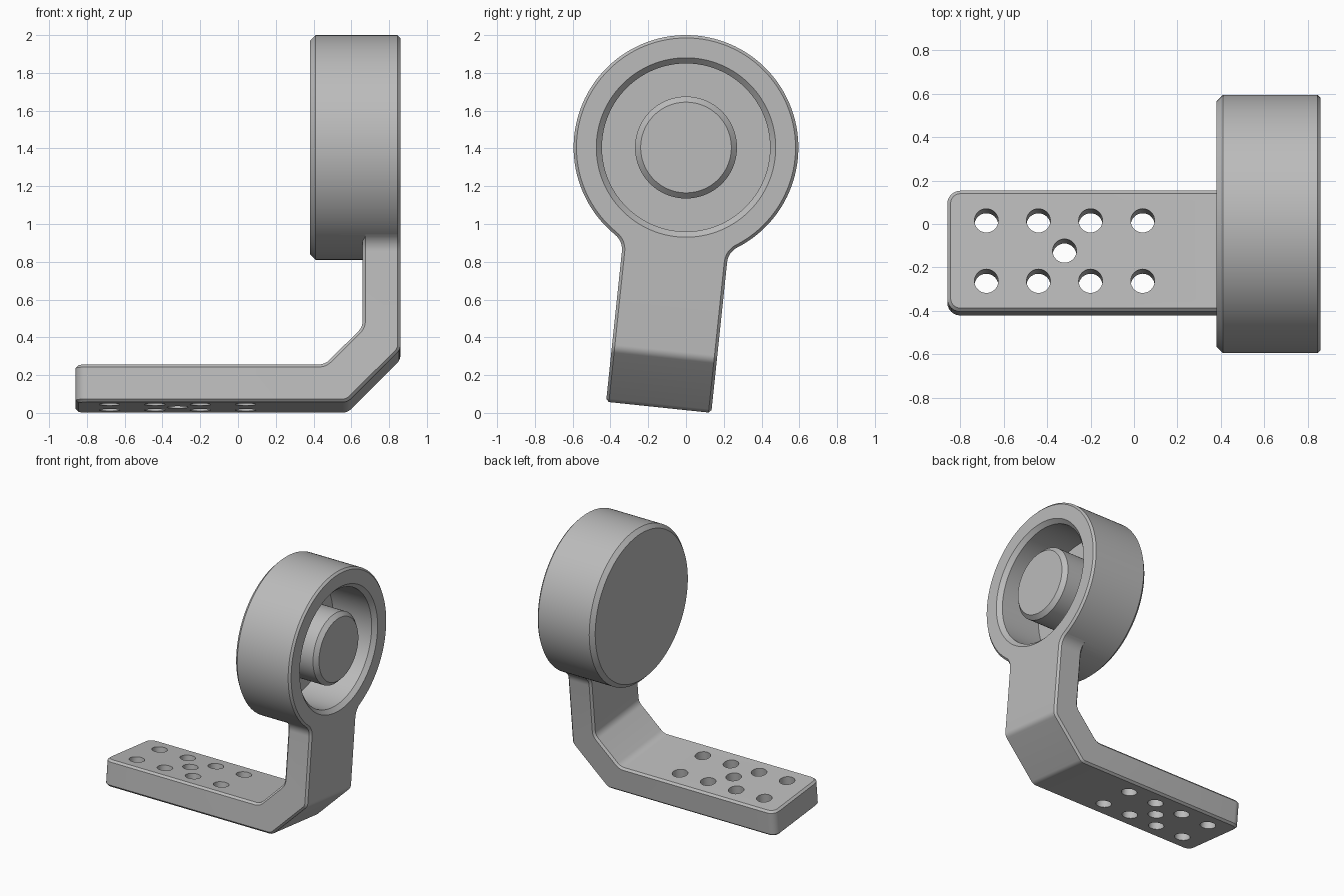
import bpy, bmesh, math
from mathutils import Vector, Matrix

if "Cube" in bpy.data.objects:
    bpy.data.objects.remove(bpy.data.objects["Cube"])

# Everything is modelled around the head axis, then tilted and lifted into place.
TILT, CENTRE_Z = math.radians(-6), 1.405
HALF_W, FLOOR = 0.28, -1.383

grey = bpy.data.materials.new("plain grey")
grey.diffuse_color = (0.5, 0.5, 0.5, 1)
grey.use_nodes = True
grey.node_tree.nodes["Principled BSDF"].inputs["Base Color"].default_value = grey.diffuse_color


def make(name, bm):
    bmesh.ops.recalc_face_normals(bm, faces=bm.faces)
    me = bpy.data.meshes.new(name)
    bm.to_mesh(me)
    bm.free()
    me.materials.append(grey)
    ob = bpy.data.objects.new(name, me)
    bpy.context.collection.objects.link(ob)
    return ob


def prism(name, points, offset):
    """Extrude a closed 3D outline by a vector."""
    bm = bmesh.new()
    face = bm.faces.new([bm.verts.new(p) for p in points])
    ext = bmesh.ops.extrude_face_region(bm, geom=[face], use_keep_orig=True)
    bmesh.ops.translate(bm, vec=offset,
                        verts=[v for v in ext["geom"] if isinstance(v, bmesh.types.BMVert)])
    return make(name, bm)


def apply_modifier(ob, kind, **settings):
    mod = ob.modifiers.new(kind, kind)
    for key, value in settings.items():
        setattr(mod, key, value)
    bpy.context.view_layer.objects.active = ob
    bpy.ops.object.modifier_apply(modifier=mod.name)


def boolean(ob, other, operation):
    apply_modifier(ob, "BOOLEAN", object=other, operation=operation, solver="EXACT")
    bpy.data.objects.remove(other)


def soften(points, radius, steps=6):
    """Round the corners of a 2D polygon that have a non-zero radius."""
    out = []
    for i, p in enumerate(points):
        p, r = Vector(p), radius[i]
        if not r:
            out.append(p)
            continue
        a, b = Vector(points[i - 1]) - p, Vector(points[(i + 1) % len(points)]) - p
        cut = r / math.tan(a.angle(b) / 2)
        s, e = p + a.normalized() * cut, p + b.normalized() * cut
        c = p + (a.normalized() + b.normalized()).normalized() * math.hypot(r, cut)
        for k in range(steps + 1):
            d = (s - c).lerp(e - c, k / steps)
            out.append(c + d.normalized() * r)
    return out


# Drum head: lathed profile of (x, radius) with ring groove and centre boss
profile = [(0.38, 0), (0.38, 0.565), (0.41, 0.595), (0.845, 0.595), (0.86, 0.58),
           (0.86, 0.475), (0.83, 0.445), (0.50, 0.445), (0.50, 0.27),
           (0.83, 0.27), (0.86, 0.24), (0.86, 0)]
bm = bmesh.new()
vs = [bm.verts.new((x, 0, r)) for x, r in profile]
es = [bm.edges.new(pair) for pair in zip(vs, vs[1:])]
bmesh.ops.spin(bm, geom=vs + es, cent=(0, 0, 0), axis=(1, 0, 0),
               angle=math.tau, steps=128, use_duplicate=False)
bmesh.ops.remove_doubles(bm, verts=bm.verts, dist=1e-4)
head = make("drum_head", bm)

# Arm side profile: bent strip in x-z
side = soften([(-0.86, FLOOR), (0.58, FLOOR), (0.86, FLOOR + 0.28), (0.86, -0.2),
               (0.66, -0.2), (0.66, FLOOR + 0.40), (0.46, FLOOR + 0.20), (-0.86, FLOOR + 0.20)],
              [0, 0.06, 0.06, 0, 0, 0.08, 0.08, 0])
arm = prism("bent_arm", [(x, -0.7, z) for x, z in side], (0, 1.4, 0))

# Arm end outline: straight sides flaring into the drum through fillets
fr = 0.10
cy = HALF_W + fr
cz = -math.sqrt((0.595 + fr) ** 2 - cy ** 2)
end = math.atan2(-cz, -cy)
right = [(HALF_W, FLOOR - 0.1)]
for k in range(9):
    a = math.pi + (end - math.pi) * k / 8
    right.append((cy + fr * math.cos(a), cz + fr * math.sin(a)))
right.append((0.588 * math.sin(0.70), -0.588 * math.cos(0.70)))
for k in range(5):
    a = 0.70 * (1 - k / 5)
    right.append((0.53 * math.sin(a), -0.53 * math.cos(a)))
outline = right + [(0, -0.53)] + [(-y, z) for y, z in reversed(right)]
boolean(arm, prism("outline_cutter", [(-1, y, z) for y, z in outline], (2, 0, 0)), "INTERSECT")

# Round the two free corners of the foot, then chamfer all sharp edges
bm = bmesh.new()
bm.from_mesh(arm.data)
bmesh.ops.remove_doubles(bm, verts=bm.verts, dist=1e-4)
corners = [e for e in bm.edges
           if all(v.co.x < -0.855 for v in e.verts)
           and abs(e.verts[0].co.y - e.verts[1].co.y) < 1e-3]
bmesh.ops.bevel(bm, geom=corners, offset=0.06, segments=6, profile=0.5, affect="EDGES")
bm.to_mesh(arm.data)
bm.free()
apply_modifier(arm, "BEVEL", width=0.015, segments=1, limit_method="ANGLE",
               angle_limit=math.radians(35))

# Screw holes in the foot
bm = bmesh.new()
spots = [(x, y) for x in (-0.68, -0.44, -0.20, 0.04) for y in (-0.14, 0.14)] + [(-0.32, 0)]
for x, y in spots:
    bmesh.ops.create_cone(bm, cap_ends=True, segments=32, radius1=0.055, radius2=0.055,
                          depth=0.6, matrix=Matrix.Translation((x, y, FLOOR + 0.1)))
boolean(arm, make("hole_cutter", bm), "DIFFERENCE")

# Join arm and drum into one bracket
boolean(head, arm, "UNION")
head.name = "drum_bracket"
head.data.transform(Matrix.Translation((0, 0, CENTRE_Z)) @ Matrix.Rotation(TILT, 4, "X"))
bpy.ops.object.select_all(action="DESELECT")
head.select_set(True)
bpy.context.view_layer.objects.active = head
bpy.ops.object.shade_smooth_by_angle(angle=math.radians(25))
